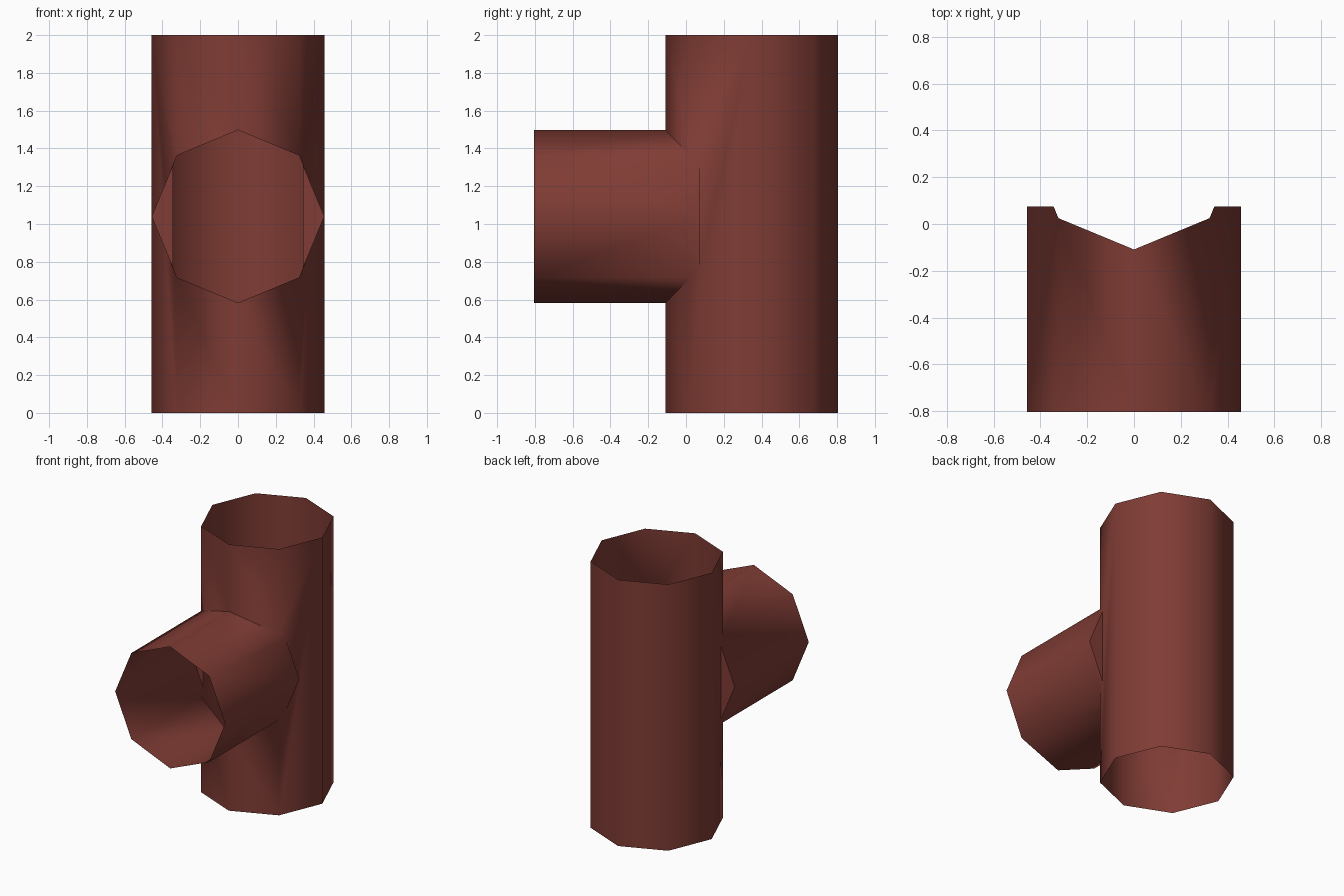
import bpy, bmesh, math
from mathutils import Matrix, Vector

if "Cube" in bpy.data.objects:
    bpy.data.objects.remove(bpy.data.objects["Cube"])

R = 0.457          # radius of both pipes
MAIN_Y = 0.348     # axis of the upright pipe
BRANCH_Z = 1.04    # axis of the side pipe
FRONT, BACK = -0.805, 0.075   # ends of the side pipe

paint = bpy.data.materials.new("rust_red")
paint.diffuse_color = (0.215, 0.045, 0.035, 1)
paint.use_nodes = True
paint.node_tree.nodes["Principled BSDF"].inputs["Base Color"].default_value = paint.diffuse_color


def octagon_pipe(name, length, matrix):
    """Closed eight-sided prism with corners on its local x and y axes."""
    bm = bmesh.new()
    ring = [bm.verts.new((R * math.cos(i * math.pi / 4),
                          R * math.sin(i * math.pi / 4), 0)) for i in range(8)]
    base = bm.faces.new(ring)
    new = bmesh.ops.extrude_face_region(bm, geom=[base], use_keep_orig=True)["geom"]
    bmesh.ops.translate(bm, vec=(0, 0, length),
                        verts=[v for v in new if isinstance(v, bmesh.types.BMVert)])
    bmesh.ops.transform(bm, matrix=matrix, verts=bm.verts)
    bmesh.ops.recalc_face_normals(bm, faces=bm.faces)
    mesh = bpy.data.meshes.new(name)
    bm.to_mesh(mesh)
    bm.free()
    mesh.materials.append(paint)
    obj = bpy.data.objects.new(name, mesh)
    bpy.context.collection.objects.link(obj)
    return obj


# Upright pipe and the side pipe that enters its front
pipe = octagon_pipe("tee_pipe", 2.0, Matrix.Translation((0, MAIN_Y, 0)))
branch = octagon_pipe("side_pipe", BACK - FRONT,
                      Matrix.Translation((0, FRONT, BRANCH_Z))
                      @ Matrix.Rotation(-math.pi / 2, 4, 'X'))

# Join them into one shell
join = pipe.modifiers.new("join", 'BOOLEAN')
join.operation = 'UNION'
join.solver = 'EXACT'
join.object = branch
bpy.context.view_layer.objects.active = pipe
pipe.select_set(True)
bpy.ops.object.modifier_apply(modifier=join.name)
bpy.data.objects.remove(branch)

# Open the three pipe mouths
bm = bmesh.new()
bm.from_mesh(pipe.data)
bmesh.ops.remove_doubles(bm, verts=bm.verts, dist=1e-4)
mouths = [f for f in bm.faces
          if all(v.co.z < 0.001 for v in f.verts)
          or all(v.co.z > 1.999 for v in f.verts)
          or all(v.co.y < FRONT + 0.001 for v in f.verts)]
bmesh.ops.delete(bm, geom=mouths, context='FACES')
bm.to_mesh(pipe.data)
bm.free()

# Soft walls, crisp junction
bpy.ops.object.shade_smooth_by_angle(angle=math.radians(50))
